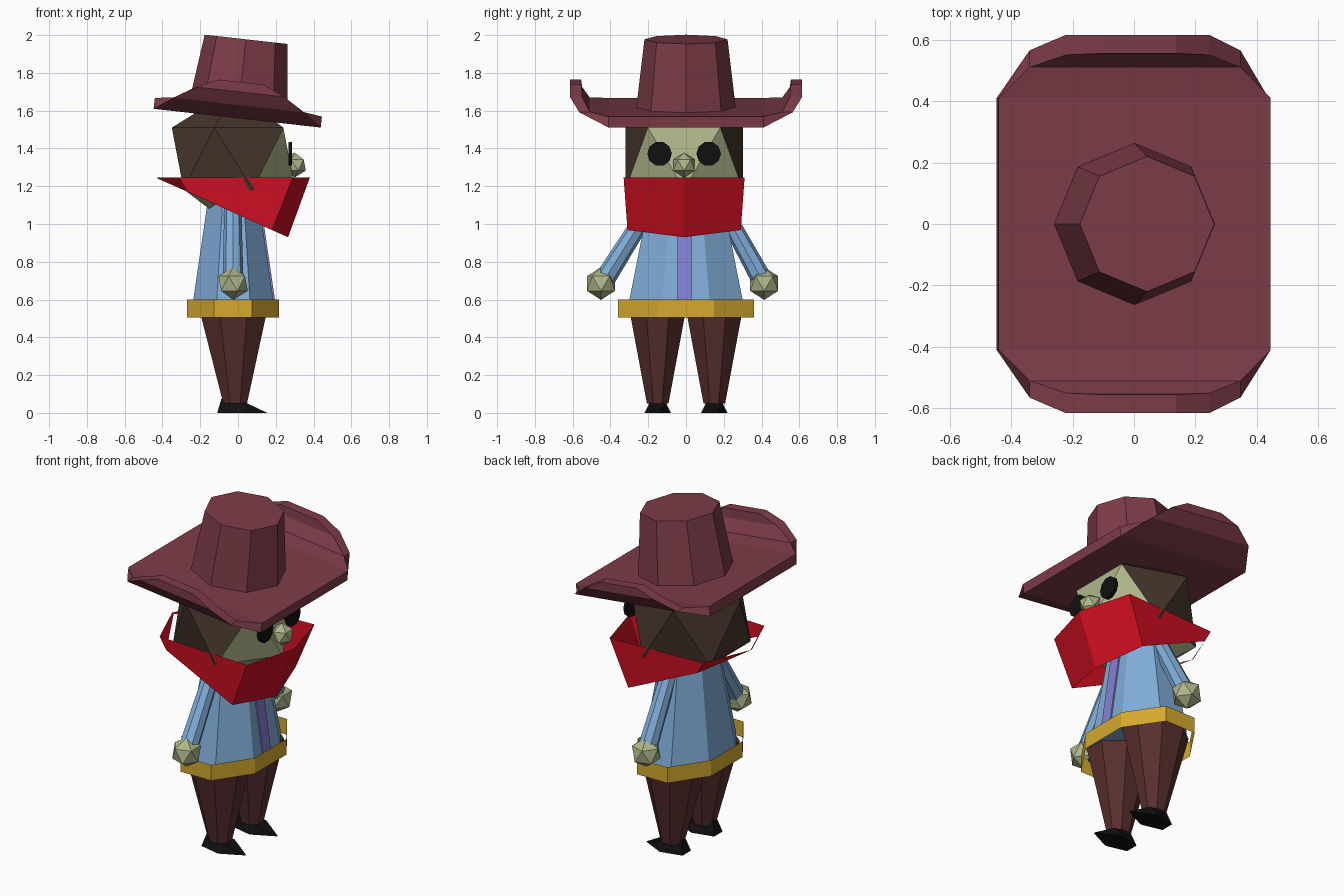
import bpy, bmesh, math
from mathutils import Matrix, Vector

if "Cube" in bpy.data.objects:
    bpy.data.objects.remove(bpy.data.objects["Cube"])


def mat(name, r, g, b):
    m = bpy.data.materials.new(name)
    lin = [((c / 255 + 0.055) / 1.055) ** 2.4 if c > 10 else c / 255 / 12.92 for c in (r, g, b)]
    m.diffuse_color = (*lin, 1)
    m.use_nodes = True
    m.node_tree.nodes["Principled BSDF"].inputs["Base Color"].default_value = m.diffuse_color
    return m


HAT = mat("maroon felt", 126, 60, 72)
HAIR = mat("dark brown hair", 70, 54, 44)
SKIN = mat("pale green skin", 174, 182, 138)
RED = mat("red cloth", 208, 15, 34)
BLUE = mat("blue shirt cloth", 128, 172, 216)
PURPLE = mat("purple stripe", 132, 128, 212)
GOLD = mat("gold leather", 214, 170, 46)
PANTS = mat("dark red brown cloth", 88, 47, 46)
BLACK = mat("black", 16, 16, 16)


def finish(name, bm, *mats, fix=True):
    if fix:
        bmesh.ops.recalc_face_normals(bm, faces=bm.faces)
    me = bpy.data.meshes.new(name)
    bm.to_mesh(me)
    bm.free()
    for m in mats:
        me.materials.append(m)
    ob = bpy.data.objects.new(name, me)
    bpy.context.collection.objects.link(ob)
    return ob


def loft(bm, rings, closed=True, caps=True):
    """Skin a list of equal-length point rings."""
    rows = [[bm.verts.new(p) for p in r] for r in rings]
    n = len(rows[0])
    for a, b in zip(rows, rows[1:]):
        for i in range(n if closed else n - 1):
            j = (i + 1) % n
            bm.faces.new((a[i], a[j], b[j], b[i]))
    if caps:
        bm.faces.new(rows[0][::-1])
        bm.faces.new(rows[-1])


def oval(cx, cy, z, rx, ry, n=8, turn=0.5):
    return [(cx + rx * math.cos((i + turn) * math.tau / n),
             cy + ry * math.sin((i + turn) * math.tau / n), z) for i in range(n)]


def ico(bm, c, r, spin=0.0):
    """Icosahedron standing on a vertex."""
    h, q = r / math.sqrt(5), 2 * r / math.sqrt(5)
    c = Vector(c)
    ring = lambda z, off: [bm.verts.new(c + Vector((q * math.cos(off + k * math.tau / 5),
                           q * math.sin(off + k * math.tau / 5), z))) for k in range(5)]
    lo, up = ring(-h, spin), ring(h, spin + math.pi / 5)
    bot, top = bm.verts.new(c - Vector((0, 0, r))), bm.verts.new(c + Vector((0, 0, r)))
    for k in range(5):
        j = (k + 1) % 5
        for f in ((bot, lo[j], lo[k]), (lo[k], lo[j], up[k]), (up[k], lo[j], up[j]), (up[k], up[j], top)):
            bm.faces.new(f)


TILT = Matrix.Translation((0, 0, 1.6)) @ Matrix.Rotation(math.radians(6.4), 4, 'Y') @ Matrix.Translation((0, 0, -1.6))

# Hat brim: half section as (y, z, half width), mirrored to both curled sides
under = [(0.41, 1.56, 0.445), (0.565, 1.63, 0.345), (0.615, 1.70, 0.235), (0.615, 1.752, 0.12)]
over = [(0.555, 1.752, 0.12), (0.55, 1.70, 0.235), (0.51, 1.632, 0.345), (0.41, 1.618, 0.445)]
bm = bmesh.new()
low = [(-y, z, w) for y, z, w in under[::-1]] + under
top = [(-y, z, w) for y, z, w in over] + over[::-1]
loft(bm, [[(-a[2], a[0], a[1]), (a[2], a[0], a[1]), (b[2], b[0], b[1]), (-b[2], b[0], b[1])]
          for a, b in zip(low, top)])
bm.transform(TILT)
finish("hat_brim", bm, HAT)

# Hat crown
bm = bmesh.new()
loft(bm, [oval(0, 0, 1.60, 0.265, 0.265, turn=0), oval(0, 0, 1.98, 0.22, 0.22, turn=0)])
bm.transform(TILT)
finish("hat_crown", bm, HAT)

# Head: hair everywhere except the front and the underside
bm = bmesh.new()
ico(bm, (-0.024, -0.01, 1.347), 0.365)
ob = finish("head", bm, HAIR, SKIN)
for p in ob.data.polygons:
    front = p.center.x > 0.15 and p.center.z < 1.42
    p.material_index = int(front or p.center.z < 1.15)

# Nose
bm = bmesh.new()
ico(bm, (0.30, -0.01, 1.312), 0.066)
finish("nose", bm, SKIN)

# Eyes
for side in (-1, 1):
    bm = bmesh.new()
    bmesh.ops.create_cone(bm, cap_ends=True, segments=10, radius1=0.065, radius2=0.065, depth=0.02,
                          matrix=Matrix.Translation((0.277, -0.01 + side * 0.13, 1.372))
                          @ Matrix.Rotation(math.pi / 2, 4, 'Y'))
    finish("eye", bm, BLACK)

# Neckerchief: open cloth ring, deep at the front
bm = bmesh.new()
rim = [(0.38, 0, 1.245), (0.29, 0.32, 1.245), (-0.31, 0.29, 1.245),
       (-0.43, 0, 1.245), (-0.31, -0.29, 1.245), (0.29, -0.32, 1.245)]
hem = [(0.265, 0, 0.93), (0.18, 0.30, 0.968), (-0.27, 0.285, 1.172),
       (-0.42, 0, 1.238), (-0.27, -0.285, 1.172), (0.18, -0.30, 0.968)]
loft(bm, [[(x, y - 0.01, z) for x, y, z in r] for r in (hem, rim)], caps=False)
finish("neckerchief", bm, RED, fix=False)

# Shirt body
bm = bmesh.new()
loft(bm, [oval(-0.025, 0, 0.55, 0.237, 0.335), oval(-0.025, 0, 1.13, 0.145, 0.21)])
finish("shirt", bm, BLUE)

# Stripe down the shirt front
bm = bmesh.new()
loft(bm, [[(x0, -0.045, z), (x0 + 0.009, -0.045, z), (x0 + 0.009, 0.028, z), (x0, 0.028, z)]
          for x0, z in ((0.194, 0.55), (0.109, 1.13))])
finish("shirt_stripe", bm, PURPLE)

# Belt: open band
bm = bmesh.new()
loft(bm, [oval(-0.027, 0, z, 0.264, 0.39) for z in (0.505, 0.60)], caps=False)
finish("belt", bm, GOLD, fix=False)

for side in (-1, 1):
    # Arm
    a, b = Vector((-0.028, side * 0.19, 1.09)), Vector((-0.026, side * 0.42 - 0.015, 0.70))
    bm = bmesh.new()
    bmesh.ops.create_cone(bm, cap_ends=True, segments=8, radius1=0.055, radius2=0.045, depth=(b - a).length,
                          matrix=Matrix.Translation((a + b) / 2) @ (a - b).to_track_quat('Z', 'Y').to_matrix().to_4x4())
    finish("arm", bm, BLUE)
    # Hand
    bm = bmesh.new()
    ico(bm, (-0.026, side * 0.432 - 0.018, 0.685), 0.087)
    finish("hand", bm, SKIN)
    # Leg
    y = side * 0.15
    bm = bmesh.new()
    loft(bm, [oval(-0.015, y, 0.05, 0.068, 0.062), oval(-0.025, y, 0.56, 0.198, 0.165)])
    finish("leg", bm, PANTS)
    # Pointed shoe
    bm = bmesh.new()
    for x, w, z in ((-0.11, 0.04, 0), (0.02, 0.07, 0), (-0.088, 0.02, 0.075), (0.05, 0.045, 0.05), (0.155, 0.005, 0)):
        for s in (-1, 1):
            bm.verts.new((x, y + s * w, z))
    bmesh.ops.convex_hull(bm, input=bm.verts)
    finish("shoe", bm, BLACK)
